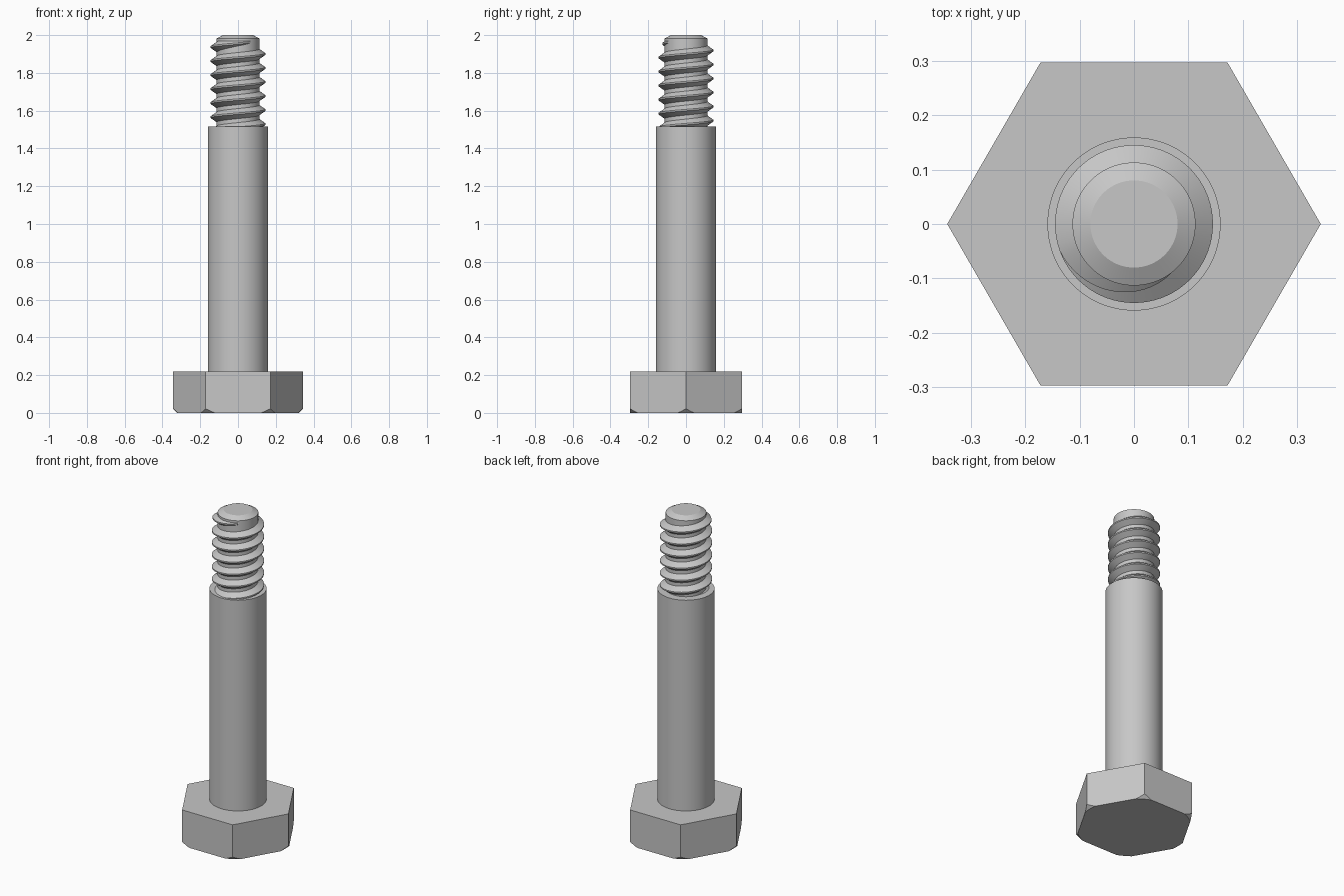
import bpy, bmesh, math

if "Cube" in bpy.data.objects:
    bpy.data.objects.remove(bpy.data.objects["Cube"])

STEEL = (0.57, 0.57, 0.57, 1)
steel = bpy.data.materials.new("grey steel")
steel.use_nodes = True
steel.diffuse_color = STEEL
steel.node_tree.nodes["Principled BSDF"].inputs["Base Color"].default_value = STEEL


def sweep(name, sections, angle=30):
    """Skin equal-sized sections in order, cap both ends."""
    bm = bmesh.new()
    rings = [[bm.verts.new(p) for p in s] for s in sections]
    n = len(rings[0])
    for a, b in zip(rings, rings[1:]):
        for i in range(n):
            j = (i + 1) % n
            bm.faces.new((a[i], a[j], b[j], b[i]))
    bm.faces.new(rings[0])
    bm.faces.new(rings[-1])
    bmesh.ops.recalc_face_normals(bm, faces=bm.faces)
    mesh = bpy.data.meshes.new(name)
    bm.to_mesh(mesh)
    bm.free()
    mesh.materials.append(steel)
    obj = bpy.data.objects.new(name, mesh)
    bpy.context.collection.objects.link(obj)
    activate(obj)
    bpy.ops.object.shade_smooth_by_angle(angle=math.radians(angle))
    return obj


def activate(obj):
    bpy.ops.object.select_all(action='DESELECT')
    obj.select_set(True)
    bpy.context.view_layer.objects.active = obj


def lathe(name, profile, sides=96, angle=30):
    turn = [math.tau * i / sides for i in range(sides)]
    return sweep(name, [[(r * math.cos(a), r * math.sin(a), z) for a in turn]
                        for r, z in profile], angle)


# Hexagonal head, its lower corners turned off by a cone
HEAD_TOP = 0.22
head = lathe("hex_head", [(0.343, 0), (0.343, HEAD_TOP)], sides=6)
cone = lathe("corner_cutter", [(0.271, -0.05), (0.421, 0.1), (0.421, 0.3)])
cone.hide_render = True
cut = head.modifiers.new("corner chamfer", 'BOOLEAN')
cut.operation = 'INTERSECT'
cut.solver = 'EXACT'
cut.object = cone
activate(head)
bpy.ops.object.modifier_apply(modifier=cut.name)
bpy.data.objects.remove(cone)
bpy.ops.object.shade_smooth_by_angle(angle=math.radians(20))

# Plain shank
SHANK_TOP = 1.515
lathe("shank", [(0.159, HEAD_TOP), (0.159, SHANK_TOP)])

# Threaded core with a shallow chamfered tip
CORE = 0.113
lathe("thread_core", [(CORE, SHANK_TOP - 0.01), (CORE, 1.982), (0.08, 2.0)], angle=25)

# Right-hand helical ridge that fades out at the front of the tip
PITCH, CREST = 0.0742, 0.145
STEPS, TURNS = 72, 6
FADE_START, FADE_END = math.radians(200), math.radians(315)
sections = []
count = int(STEPS * (TURNS + FADE_END / math.tau))
for k in range(count + 1):
    a = FADE_END - math.tau * (count - k) / STEPS
    z = 1.937 + PITCH * (a - math.pi) / math.tau
    fade = min(1, max(0, (FADE_END - a) / (FADE_END - FADE_START)))
    root = CORE - 0.002
    tip = root + (CREST - root) * fade
    half = 0.006 + 0.022 * fade
    sections.append([(r * math.cos(a), r * math.sin(a), z + dz) for r, dz in
                     ((root, -half), (tip, -0.004), (tip, 0.004), (root, half))])
sweep("thread_ridge", sections, angle=25)
